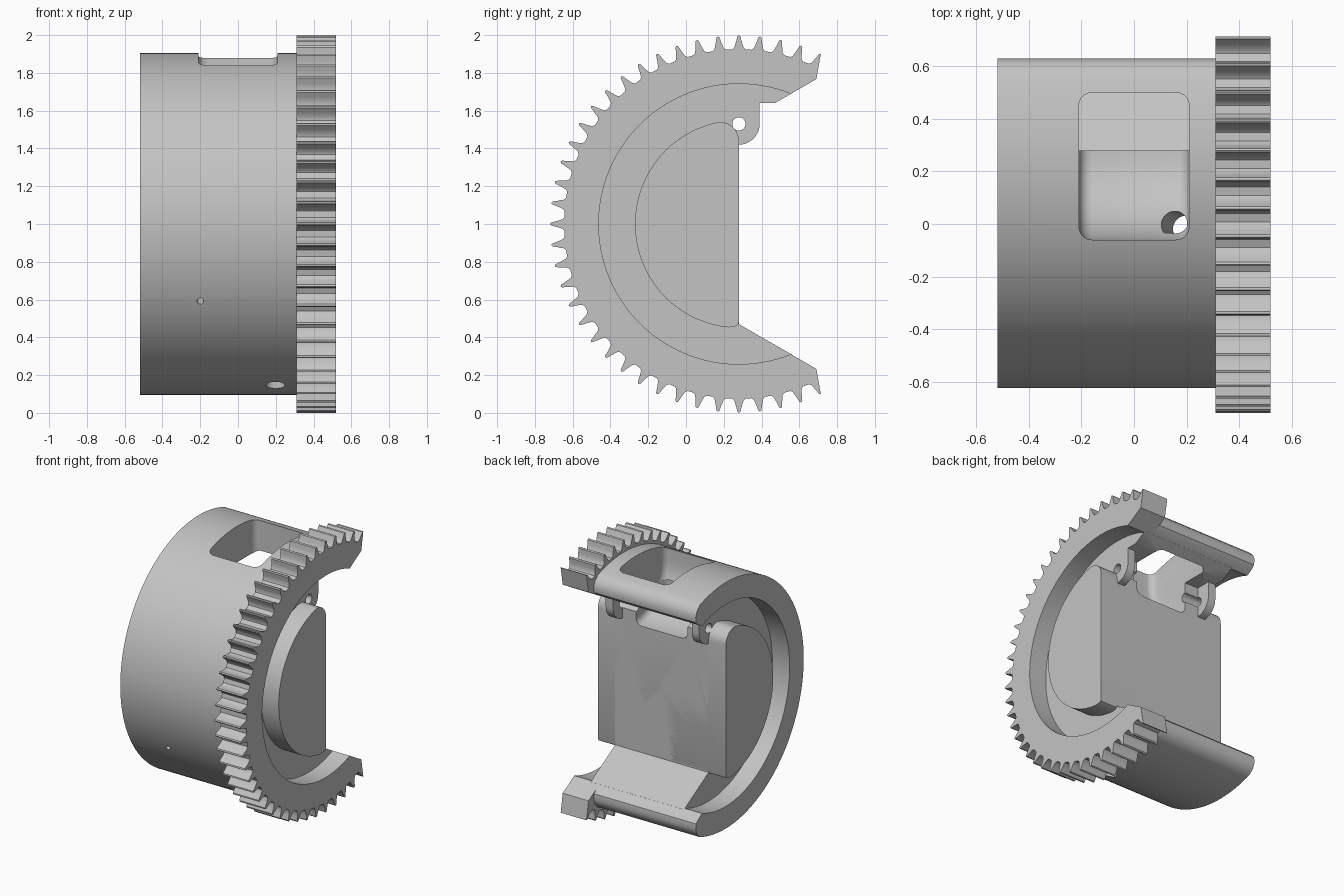
import bpy, bmesh, math
from mathutils import Vector

cube = bpy.data.objects.get("Cube")
if cube:
    bpy.data.objects.remove(cube, do_unlink=True)

AXIS_Y, AXIS_Z = 0.28, 1.0      # gear axis
END = 0.52                      # half width of the whole part
WEB = 0.38                      # half width of the recessed web

grey = bpy.data.materials.new("light grey")
grey.use_nodes = True
grey.diffuse_color = (0.55, 0.55, 0.55, 1)
grey.node_tree.nodes["Principled BSDF"].inputs["Base Color"].default_value = (0.55, 0.55, 0.55, 1)


def arc(r, a0, a1, n, cu=0.0, cv=0.0):
    angles = [math.radians(a0 + (a1 - a0) * i / n) for i in range(n + 1)]
    return [(cu + r * math.cos(a), cv + r * math.sin(a)) for a in angles]


def mirror(points):
    return [(u, -v) for u, v in reversed(points)]


def make_object(name, bm):
    bmesh.ops.recalc_face_normals(bm, faces=bm.faces)
    mesh = bpy.data.meshes.new(name)
    bm.to_mesh(mesh)
    bm.free()
    mesh.materials.append(grey)
    obj = bpy.data.objects.new(name, mesh)
    bpy.context.collection.objects.link(obj)
    return obj


def extrude(name, profile, x0, x1, round_ends=0.0):
    """Extrude a side profile, given relative to the gear axis, along x."""
    bm = bmesh.new()
    verts = [bm.verts.new((x0, AXIS_Y + u, AXIS_Z + v)) for u, v in profile]
    face = bm.faces.new(verts)
    new = bmesh.ops.extrude_face_region(bm, geom=[face])["geom"]
    moved = [g for g in new if isinstance(g, bmesh.types.BMVert)]
    bmesh.ops.translate(bm, verts=moved, vec=(x1 - x0, 0, 0))
    bmesh.ops.recalc_face_normals(bm, faces=bm.faces)
    if round_ends:
        rims = [e for e in bm.edges if abs(e.verts[0].co.x - e.verts[1].co.x) < 1e-5]
        bmesh.ops.bevel(bm, geom=rims, offset=round_ends, segments=5,
                        profile=0.5, affect='EDGES')
    return make_object(name, bm)


def rod(name, start, end, r):
    start, end = Vector(start), Vector(end)
    bm = bmesh.new()
    bmesh.ops.create_cone(bm, cap_ends=True, segments=32, radius1=r, radius2=r,
                          depth=(end - start).length)
    obj = make_object(name, bm)
    obj.rotation_euler = (end - start).to_track_quat('Z', 'Y').to_euler()
    obj.location = (start + end) / 2
    return obj


# Ring: open C section with rounded ends
tip = [(0.32, 0.715), (0.345, 0.74), (0.35, 0.78), (0.335, 0.82)]
inner = arc(0.742, -68.2, -291.8, 96)
ring = extrude("outer_ring", arc(0.905, 70.6, 289.4, 112) + mirror(tip) + inner + tip,
               -END, 0.315)

# Gear rim: teeth all around the open arc
PITCH = 360 / 56
half = [(-2.2, 0.925), (-1.5, 0.935), (-0.9, 0.965), (-0.45, 0.994)]
tooth = half + [(0, 1.0)] + [(-a, r) for a, r in reversed(half)]
teeth = []
for k in range(10, 47):
    for offset, r in tooth:
        a = k * PITCH + offset
        if 10 * PITCH - 0.01 <= a <= 46 * PITCH + 0.01:
            teeth += arc(r, a, a, 1)[:1]
gear = extrude("gear_rim", teeth + [(0.41, -0.767)] + inner + [(0.41, 0.767)], 0.31, END)

# Web joining the ring to the core
web = extrude("web", [(0, -0.53), (0.285, -0.694)] + arc(0.76, -68, -292, 96)
              + [(0.285, 0.694), (0.19, 0.64), (0, 0.64)], -WEB, WEB)

# Core: half cylinder with a flat back
core = extrude("core", arc(0.1, 0, 85, 8, -0.1, 0.44) + arc(0.55, 101, 264, 72)
               + [(-0.025, -0.545), (-0.006, -0.536), (0, -0.52)], -END, END)

# Pair of hinge lugs
lug_profile = [(0.11, 0.65), (-0.11, 0.65)] + arc(0.11, 180, 360, 24, 0, 0.53)
lugs = [extrude(name, lug_profile, s * (WEB - 0.06), s * WEB)
        for name, s in (("left_lug", 1), ("right_lug", -1))]

# Cutters: window pocket, hinge bore, drain bore, pin hole
floor = [(0.34 * u, 0.75 + 0.35 * v) for u, v in arc(1, 270, 180, 14)]
window = extrude("window_cutter", [(-0.34, 1.1), (0.22, 1.1), (0.22, 0.40)] + floor,
                 -0.21, 0.21, round_ends=0.05)
hinge = rod("hinge_cutter", (-0.7, AXIS_Y, 1.53), (0.7, AXIS_Y, 1.53), 0.035)
drain = rod("drain_cutter", (0.152, 0.0, 1.62), (0.203, -0.02, 0.0), 0.05)
pin = rod("pin_cutter", (-0.2, -0.61, 0.55), (-0.2, -0.40, 0.655), 0.018)

cuts = {ring: [window, drain, pin], web: [window, hinge, drain],
        core: [window, hinge, drain]}
for lug in lugs:
    cuts[lug] = [hinge]

for obj in [ring, gear, web, core] + lugs:
    bpy.ops.object.select_all(action='DESELECT')
    bpy.context.view_layer.objects.active = obj
    obj.select_set(True)
    for cutter in cuts.get(obj, []):
        mod = obj.modifiers.new(cutter.name, 'BOOLEAN')
        mod.operation = 'DIFFERENCE'
        mod.solver = 'EXACT'
        mod.object = cutter
        bpy.ops.object.modifier_apply(modifier=mod.name)
    bpy.ops.object.shade_smooth_by_angle(angle=math.radians(30))

for cutter in (window, hinge, drain, pin):
    bpy.data.objects.remove(cutter, do_unlink=True)
